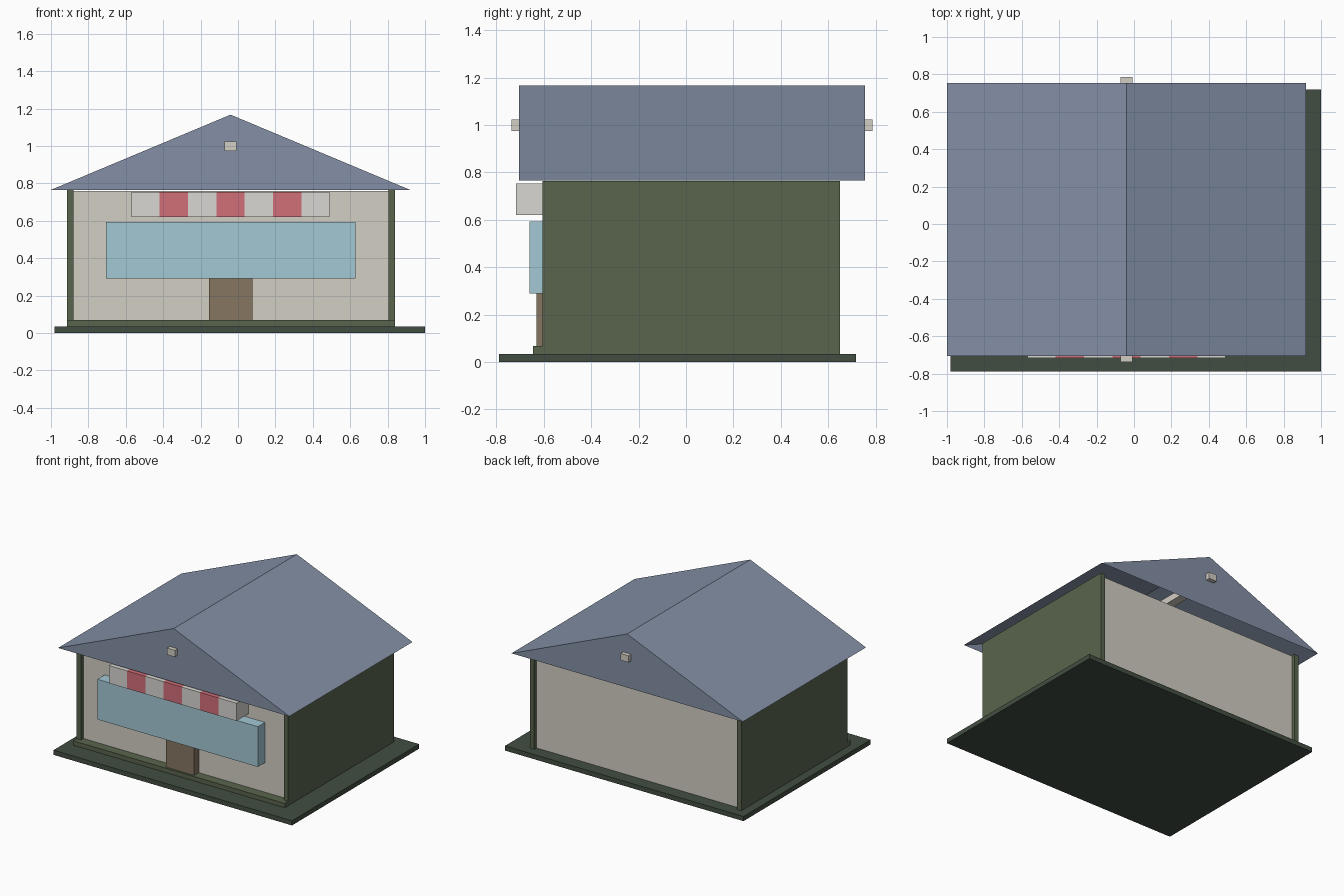
import bpy

if "Cube" in bpy.data.objects:
    bpy.data.objects.remove(bpy.data.objects["Cube"])


def material(name, rgb):
    m = bpy.data.materials.new(name)
    m.diffuse_color = (*rgb, 1)
    m.use_nodes = True
    m.node_tree.nodes["Principled BSDF"].inputs["Base Color"].default_value = m.diffuse_color
    return m


BASE = material("dark_green", (0.055, 0.076, 0.055))
GREEN = material("green", (0.10, 0.13, 0.075))
CREAM = material("cream", (0.65, 0.62, 0.55))
ROOF = material("slate_blue", (0.23, 0.28, 0.38))
GLASS = material("pale_blue", (0.37, 0.58, 0.66))
RED = material("red", (0.64, 0.16, 0.19))
WHITE = material("off_white", (0.70, 0.68, 0.65))
BROWN = material("brown", (0.24, 0.18, 0.12))


def mesh_object(name, verts, faces, mat):
    me = bpy.data.meshes.new(name)
    me.from_pydata(verts, [], faces)
    me.materials.append(mat)
    ob = bpy.data.objects.new(name, me)
    bpy.context.collection.objects.link(ob)
    return ob


def box(name, x, y, z, mat):
    verts = [(a, b, c) for a in x for b in y for c in z]
    faces = [(0, 1, 3, 2), (4, 6, 7, 5), (0, 4, 5, 1),
             (2, 3, 7, 6), (0, 2, 6, 4), (1, 5, 7, 3)]
    return mesh_object(name, verts, faces, mat)


# Ground slab and front step
box("ground_slab", (-0.98, 1.0), (-0.788, 0.718), (0, 0.035), BASE)
box("front_step", (-0.915, 0.84), (-0.645, -0.57), (0.03, 0.068), GREEN)

# Cream body, recessed between the two green side walls
box("house_body", (-0.885, 0.81), (-0.575, 0.622), (0.03, 0.76), CREAM)
box("left_wall", (-0.915, -0.88), (-0.605, 0.65), (0.03, 0.763), GREEN)
box("right_wall", (0.805, 0.84), (-0.605, 0.65), (0.03, 0.763), GREEN)

# Door and shop window
box("door", (-0.155, 0.077), (-0.63, -0.57), (0.066, 0.475), BROWN)
box("window", (-0.705, 0.627), (-0.66, -0.57), (0.29, 0.592), GLASS)

# Striped awning
AWN_L, STRIPE = -0.57, 1.06 / 7
for i in range(7):
    x0 = AWN_L + i * STRIPE
    box(f"awning_stripe_{i + 1}", (x0, x0 + STRIPE), (-0.717, -0.57),
        (0.62, 0.753), RED if i % 2 else WHITE)

# Gable roof shell, open underneath
profile = [(-1.0, 0.765), (0.92, 0.765), (-0.04, 1.167)]
verts = [(x, y, z) for y in (-0.705, 0.755) for x, z in profile]
mesh_object("roof", verts,
            [(0, 1, 2), (3, 5, 4), (1, 4, 5, 2), (0, 2, 5, 3)], ROOF)

# Beam passing through both gables
box("ridge_beam", (-0.073, -0.008), (-0.737, 0.787), (0.974, 1.024), CREAM)
